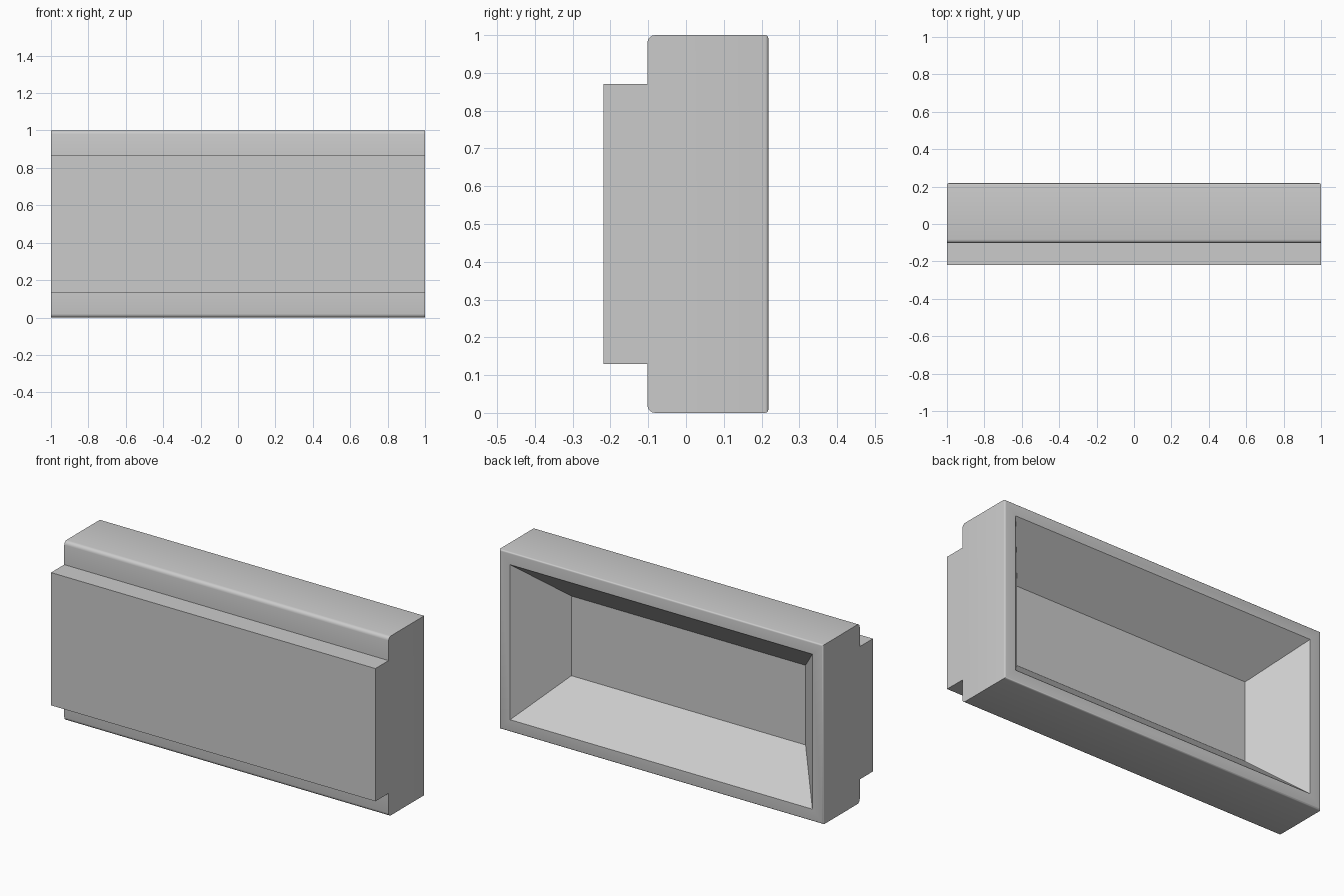
import bpy, bmesh

if "Cube" in bpy.data.objects:
    bpy.data.objects.remove(bpy.data.objects["Cube"])

HALF_X, BACK, STEP, FRONT = 1.0, 0.218, -0.102, -0.218

grey = bpy.data.materials.new("light grey")
grey.diffuse_color = (0.6, 0.6, 0.6, 1)
grey.use_nodes = True
grey.node_tree.nodes["Principled BSDF"].inputs["Base Color"].default_value = grey.diffuse_color

# Stepped side profile (y, z) swept along the length
profile = [(BACK, 0), (BACK, 1), (STEP, 1), (STEP, 0.87),
           (FRONT, 0.87), (FRONT, 0.13), (STEP, 0.13), (STEP, 0)]
bm = bmesh.new()
end = bm.faces.new([bm.verts.new((-HALF_X, y, z)) for y, z in profile])
swept = bmesh.ops.extrude_face_region(bm, geom=[end], use_keep_orig=True)
bmesh.ops.translate(bm, vec=(2 * HALF_X, 0, 0),
                    verts=[g for g in swept["geom"] if isinstance(g, bmesh.types.BMVert)])
bmesh.ops.recalc_face_normals(bm, faces=bm.faces[:])

# Back opening: flat rim, then a tapered recess
back = next(f for f in bm.faces if f.normal.y > 0.9)
rim_edges = list(back.edges)
bmesh.ops.inset_individual(bm, faces=[back], thickness=0.068, use_even_offset=True)
bmesh.ops.inset_individual(bm, faces=[back], thickness=0.21, depth=-0.24, use_even_offset=True)


# Rounded long shoulders at the front, small rounding round the back rim
def along_shoulder(e):
    return all(abs(v.co.y - STEP) < 1e-4 and abs(v.co.z - 0.5) > 0.49 for v in e.verts)


def round_edges(edges, radius):
    bmesh.ops.bevel(bm, geom=edges, offset=radius, offset_type='OFFSET',
                    segments=4, profile=0.5, affect='EDGES')


shoulders = [e for e in bm.edges if along_shoulder(e)]
round_edges(rim_edges, 0.009)
round_edges([e for e in bm.edges if along_shoulder(e)], 0.02)

mesh = bpy.data.meshes.new("recessed_panel")
bm.to_mesh(mesh)
bm.free()
mesh.materials.append(grey)
panel = bpy.data.objects.new("recessed_panel", mesh)
bpy.context.collection.objects.link(panel)
bpy.context.view_layer.objects.active = panel
panel.select_set(True)
bpy.ops.object.shade_smooth_by_angle()
